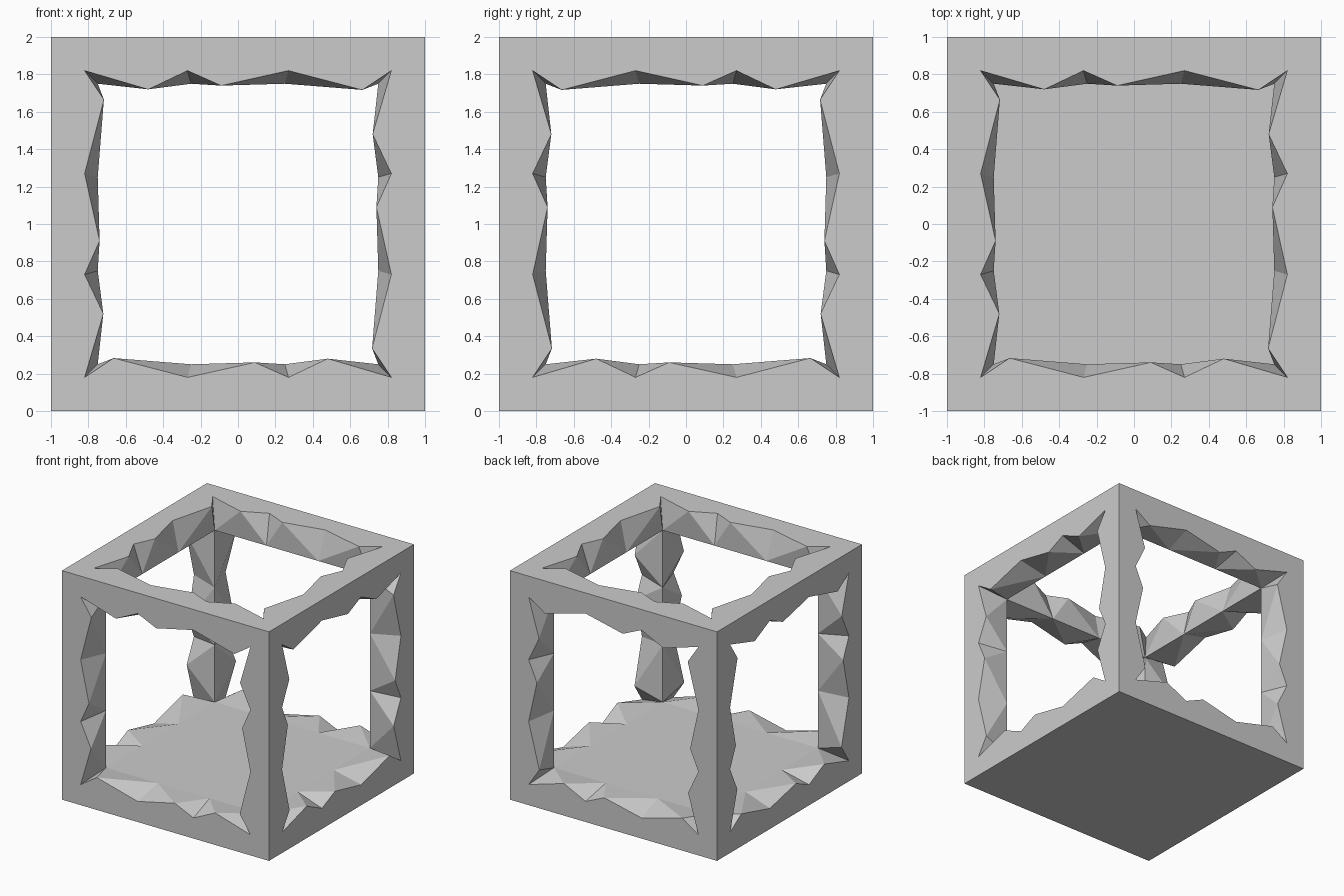
import bpy, bmesh
from mathutils import Vector

if "Cube" in bpy.data.objects:
    bpy.data.objects.remove(bpy.data.objects["Cube"])

# One jagged side of an opening (u, v): corners and valleys alternate with teeth
SIDE = [(-.82, .82), (-.48, .72), (-.27, .82), (-.09, .74),
        (.27, .82), (.665, .717), (.82, .82)]
INNER = [(-.75, .75), (-.25, .75), (.25, .75), (.75, .75)]

bm = bmesh.new()


def turn(p, k):
    for _ in range(k):
        p = (p[1], -p[0])
    return p


def face(points):
    bm.faces.new([bm.verts.new(p) for p in points])


def opening(place):
    """Wall with a jagged opening; place(u, v, d) maps wall coordinates to space."""
    for k in range(4):
        rim = [place(*turn(p, k), 1) for p in SIDE]
        inner = [place(*turn(p, k), .75) for p in INNER]
        corners = [place(*turn(p, k), 1) for p in ((-1, 1), (1, 1))]
        # flat outer border
        face(corners + rim[::-1])
        # broken reveal: three triangles per tooth, down to the straight inner edge
        for i in range(3):
            a, tooth, b = rim[2 * i:2 * i + 3]
            face((a, tooth, inner[i]))
            face((tooth, inner[i + 1], inner[i]))
            face((tooth, b, inner[i + 1]))


# Four side walls and the top
for s in (-1, 1):
    opening(lambda u, v, d: Vector((u, s * d, v + 1)))
    opening(lambda u, v, d: Vector((s * d, -u, v + 1)))
opening(lambda u, v, d: Vector((u, v, d + 1)))

# Solid base: underside and floor
face([Vector((*turn((1, 1), k), 0)) for k in range(4)])
face([Vector((*turn(p, k), .25)) for k in range(4) for p in INNER[:3]])

bmesh.ops.remove_doubles(bm, verts=bm.verts, dist=1e-4)
bmesh.ops.recalc_face_normals(bm, faces=bm.faces)
mesh = bpy.data.meshes.new("jagged_cube_frame")
bm.to_mesh(mesh)
bm.free()
frame = bpy.data.objects.new("jagged_cube_frame", mesh)
bpy.context.collection.objects.link(frame)
